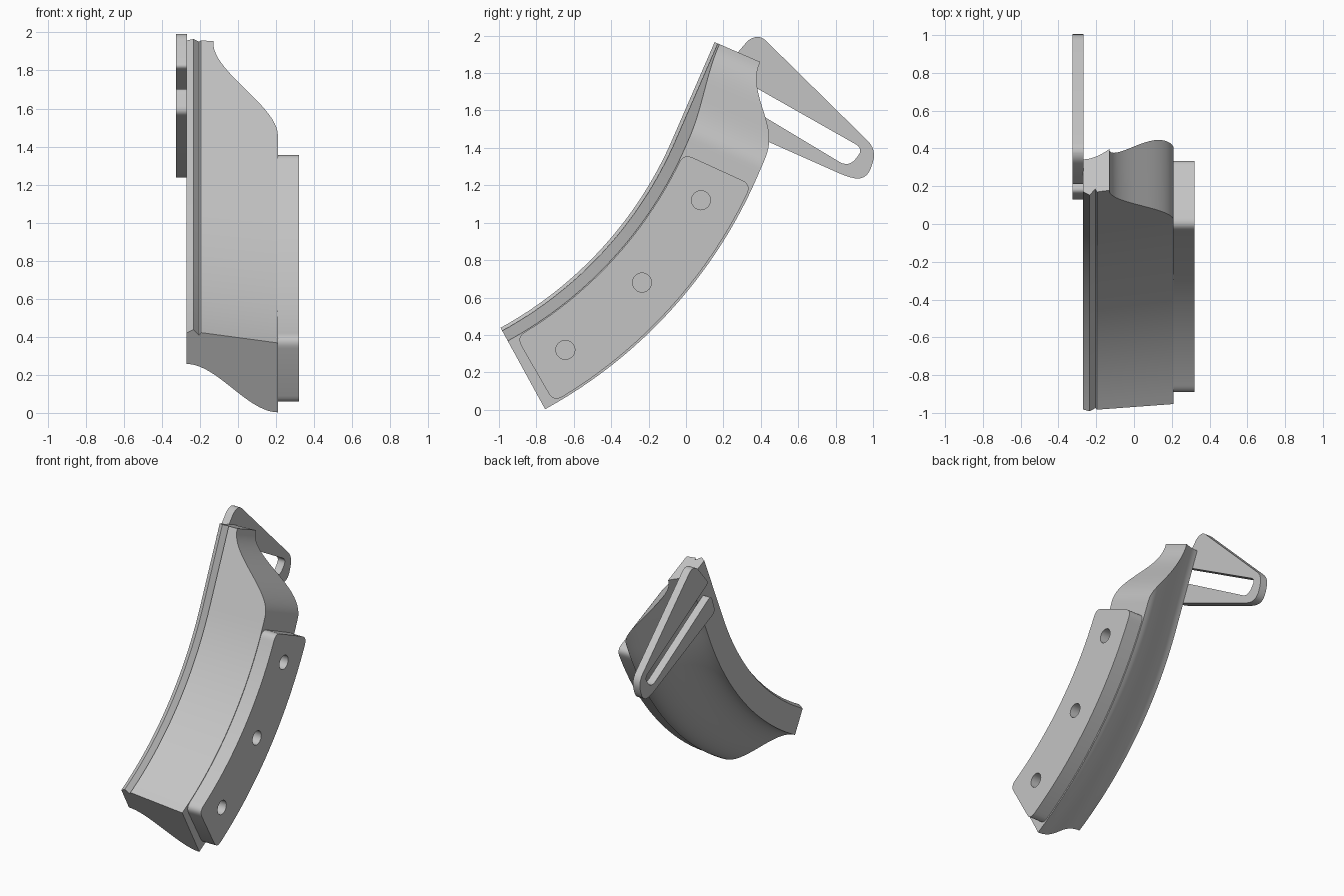
import bpy, bmesh, math
from mathutils import Matrix, Vector

cube = bpy.data.objects.get("Cube")
if cube:
    bpy.data.objects.remove(cube)

grey = bpy.data.materials.new("light_grey")
grey.use_nodes = True
colour = (0.55, 0.55, 0.55, 1)
grey.diffuse_color = colour
grey.node_tree.nodes["Principled BSDF"].inputs["Base Color"].default_value = colour

CY, CZ = -2.0, 2.28             # centre of the sweep arc
R = 2.1                         # radius of the inner rim
START, END = math.radians(-61.3), math.radians(-23.5)
STRAIGHT = 0.57                 # straight run after the arc
LEFT, STEP, RIGHT = -0.27, -0.195, 0.21


def polar(r, a):
    return Vector((CY + r * math.cos(a), CZ + r * math.sin(a)))


def smooth(u):
    u = max(0.0, min(1.0, u))
    return u * u * (3 - 2 * u)


def finish(ob):
    ob.data.materials.clear()
    ob.data.materials.append(grey)
    bpy.ops.object.select_all(action='DESELECT')
    ob.select_set(True)
    bpy.context.view_layer.objects.active = ob
    bpy.ops.object.shade_smooth_by_angle(angle=math.radians(32))


# Cross-section as (x, depth) with a ridge along the left rim
def section(x_max):
    def fit(x):
        return x if x <= STEP else STEP + (x - STEP) * (x_max - STEP) / (RIGHT - STEP)
    pts = [(LEFT, 0.02), (-0.235, 0.0), (-0.205, 0.035)]
    for i in range(9):
        x = fit(STEP + (RIGHT - STEP) * i / 8)
        pts.append((x, 0.018 + 0.062 * (x - STEP) / (RIGHT - STEP)))
    for i in range(21):
        x = fit(RIGHT + (LEFT - RIGHT) * i / 20)
        pts.append((x, 0.206 + 0.29 * smooth((x - LEFT) / (RIGHT - LEFT))))
    return pts


# Curved body: arc, then a straight run whose right edge tapers in an S
stations = [(START + (END - START) * i / 32, 0.0) for i in range(33)]
stations += [(END, STRAIGHT * i / 24) for i in range(1, 25)]
bm = bmesh.new()
rings = []
for angle, run in stations:
    out = Vector((math.cos(angle), math.sin(angle)))
    along = Vector((-out.y, out.x))
    base = polar(R, angle) + along * run
    x_max = RIGHT - 0.34 * smooth((run - 0.05) / 0.51)
    ring = []
    for x, depth in section(x_max):
        p = base + out * depth
        ring.append(bm.verts.new((x, p.x, p.y)))
    rings.append(ring)
for a, b in zip(rings, rings[1:]):
    for i in range(len(a)):
        j = (i + 1) % len(a)
        bm.faces.new((a[i], a[j], b[j], b[i]))
bm.faces.new(rings[0])
bm.faces.new(rings[-1])
bmesh.ops.recalc_face_normals(bm, faces=bm.faces)
mesh = bpy.data.meshes.new("curved_body")
bm.to_mesh(mesh)
bm.free()
body = bpy.data.objects.new("curved_body", mesh)
bpy.context.collection.objects.link(body)
finish(body)


# Outline of (y, z, corner radius) with rounded corners
def rounded(corners):
    pts = []
    n = len(corners)
    for i, (y, z, r) in enumerate(corners):
        p = Vector((y, z))
        if r == 0:
            pts.append(p)
            continue
        before = Vector(corners[i - 1][:2])
        after = Vector(corners[(i + 1) % n][:2])
        a = p + (before - p).normalized() * r
        b = p + (after - p).normalized() * r
        for k in range(7):
            t = k / 6
            pts.append(a * (1 - t) ** 2 + p * 2 * t * (1 - t) + b * t * t)
    return pts


# Flat plate from closed outlines in the y-z plane, with inner loops as holes
def plate(name, loops, x0, x1):
    curve = bpy.data.curves.new(name + "_outline", 'CURVE')
    curve.dimensions = '2D'
    curve.fill_mode = 'BOTH'
    curve.extrude = (x1 - x0) / 2
    for loop in loops:
        spline = curve.splines.new('POLY')
        spline.points.add(len(loop) - 1)
        for point, p in zip(spline.points, loop):
            point.co = (p.x, p.y, 0, 1)
        spline.use_cyclic_u = True
    temp = bpy.data.objects.new(name + "_outline", curve)
    bpy.context.collection.objects.link(temp)
    graph = bpy.context.evaluated_depsgraph_get()
    flat = bpy.data.meshes.new_from_object(temp.evaluated_get(graph))
    bpy.data.objects.remove(temp)
    flat.name = name
    flat.transform(Matrix(((0, 0, 1, (x0 + x1) / 2), (1, 0, 0, 0),
                           (0, 1, 0, 0), (0, 0, 0, 1))))
    bm = bmesh.new()
    bm.from_mesh(flat)
    bmesh.ops.remove_doubles(bm, verts=bm.verts, dist=0.0001)
    bmesh.ops.recalc_face_normals(bm, faces=bm.faces)
    bm.to_mesh(flat)
    bm.free()
    ob = bpy.data.objects.new(name, flat)
    bpy.context.collection.objects.link(ob)
    finish(ob)


# Mounting flange with three screw holes
low, high = math.radians(-60), math.radians(-24.6)
edge = []
for radius, a, b in ((2.585, low, high), (2.185, high, low)):
    for i in range(21):
        p = polar(radius, a + (b - a) * i / 20)
        edge.append((p.x, p.y, 0.055 if i in (0, 20) else 0))
holes = []
for y, z in ((-0.645, 0.32), (-0.235, 0.68), (0.08, 1.12)):
    ring = [math.tau * i / 24 for i in range(24)]
    holes.append([Vector((y + 0.051 * math.cos(a), z + 0.051 * math.sin(a))) for a in ring])
plate("mounting_flange", [rounded(edge)] + holes, 0.209, 0.32)

# Slotted arm: two prongs meeting at a rounded tip
arm = [
    (0.345, 1.99, 0.035), (0.405, 1.995, 0.03), (1.02, 1.39, 0.07),
    (0.965, 1.215, 0.09), (0.84, 1.255, 0.02), (0.12, 1.575, 0.04),
    (0.17, 1.715, 0.04), (0.87, 1.295, 0.06), (0.95, 1.395, 0.05),
    (0.20, 1.82, 0.03),
]
plate("slotted_arm", [rounded(arm)], -0.325, -0.268)
